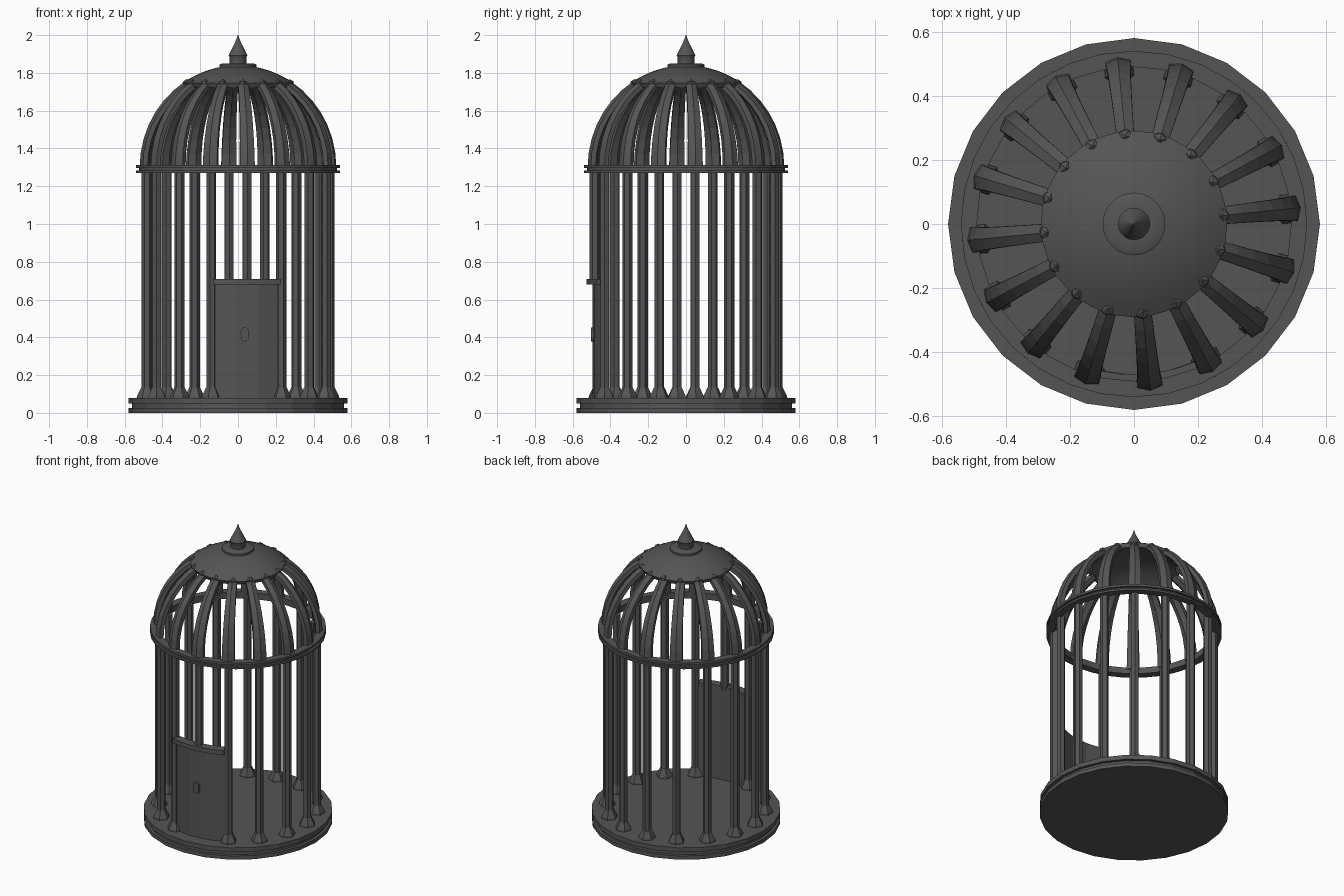
import bpy, bmesh
from math import sin, cos, pi, radians, tau
from mathutils import Vector

if "Cube" in bpy.data.objects:
    bpy.data.objects.remove(bpy.data.objects["Cube"])

N = 16                       # bars and ribs
OFFSET = radians(5.6)        # the bar pattern is turned slightly
R_BAR = 0.487
iron = bpy.data.materials.new("dark_iron")
iron.diffuse_color = (0.09, 0.09, 0.09, 1)
iron.use_nodes = True
iron.node_tree.nodes["Principled BSDF"].inputs["Base Color"].default_value = iron.diffuse_color


def finish(name, bm, smooth=False):
    bmesh.ops.remove_doubles(bm, verts=bm.verts, dist=1e-5)
    bmesh.ops.recalc_face_normals(bm, faces=bm.faces)
    mesh = bpy.data.meshes.new(name)
    bm.to_mesh(mesh)
    bm.free()
    ob = bpy.data.objects.new(name, mesh)
    bpy.context.collection.objects.link(ob)
    mesh.materials.append(iron)
    if smooth:
        bpy.ops.object.select_all(action='DESELECT')
        bpy.context.view_layer.objects.active = ob
        ob.select_set(True)
        bpy.ops.object.shade_smooth_by_angle(angle=radians(35))
    return ob


def loft(bm, rings, caps=True):
    """Join rings of points into a tube."""
    loops = [[bm.verts.new(p) for p in ring] for ring in rings]
    n = len(loops[0])
    for a, b in zip(loops, loops[1:]):
        for i in range(n):
            j = (i + 1) % n
            bm.faces.new((a[i], a[j], b[j], b[i]))
    if caps:
        bm.faces.new(loops[0])
        bm.faces.new(loops[-1])


def ring(cx, cy, r, z, sides, turn=0.0):
    return [(cx + r * cos(turn + tau * i / sides), cy + r * sin(turn + tau * i / sides), z)
            for i in range(sides)]


def lathe(name, profile, sides, closed=False, smooth=False):
    bm = bmesh.new()
    pts = profile + profile[:1] if closed else profile
    loft(bm, [ring(0, 0, r, z, sides) for r, z in pts], not closed)
    return finish(name, bm, smooth)


# base: two discs with a groove between
lathe("base", [(0.58, 0), (0.58, 0.025), (0.56, 0.025), (0.56, 0.05),
               (0.58, 0.05), (0.58, 0.08)], 24)

# collar ring under the dome, grooved on the outside
lathe("collar_ring", [(0.49, 1.27), (0.54, 1.27), (0.54, 1.283), (0.525, 1.283), (0.525, 1.297),
                      (0.54, 1.297), (0.54, 1.312), (0.49, 1.312)], 32, closed=True)

# dome crown: thin curved shell
H, R, Z0 = 0.54, 0.52, 1.30
angles = [radians(56 + 25 * i / 5) for i in range(6)]
outer = [(R * cos(t), Z0 + H * sin(t)) for t in angles] + [(0.02, 1.842)]
inner = [(r * 0.96, z - 0.025) for r, z in reversed(outer)]
lathe("dome_crown", outer + inner, 32, closed=True, smooth=True)

# finial on the crown
lathe("finial", [(0.098, 1.825), (0.098, 1.843), (0.085, 1.85), (0.045, 1.85), (0.045, 1.885),
                 (0.05, 1.893), (0.034, 1.925), (0.018, 1.955), (0.008, 1.98), (0.0015, 2.0)],
      20, smooth=True)

bars, feet, ribs, nubs = (bmesh.new() for _ in range(4))
for k in range(N):
    a = OFFSET - pi / 2 + tau * k / N
    out, side = Vector((cos(a), sin(a), 0)), Vector((-sin(a), cos(a), 0))
    up = Vector((0, 0, 1))
    x, y = out.xy * R_BAR
    # bars; the front one stops at the door rail
    loft(bars, [ring(x, y, 0.027, z, 6, a) for z in (0.69 if k == 0 else 0.08, 1.28)])
    # flared feet
    if k:
        loft(feet, [ring(x, y, r, z, 6, a) for r, z in ((0.052, 0.078), (0.05, 0.09), (0.028, 0.135))])
    # ridged ribs following the dome, narrowing upwards
    sections = []
    for i in range(8):
        f = i / 7
        t = radians(58 * f)
        c = out * (0.498 * cos(t)) + up * (Z0 + 0.515 * sin(t))
        n = out * cos(t) + up * sin(t)
        w, d = 0.040 - 0.013 * f, 0.025
        sections.append([c + n * (d * u) + side * (w * v) for u, v in
                         ((1, 0), (0.5, 1), (-0.5, 1), (-1, 0), (-0.5, -1), (0.5, -1))])
    loft(ribs, sections)
    # small rounded rib ends gripping the crown edge
    geo = bmesh.ops.create_icosphere(nubs, subdivisions=1, radius=0.025)
    bmesh.ops.translate(nubs, verts=geo["verts"], vec=out * 0.275 + up * 1.742)
finish("bars", bars)
finish("bar_feet", feet)
finish("dome_ribs", ribs)
finish("rib_ends", nubs)


def curved_slab(name, r0, r1, z0, z1, half, steps):
    """Faceted slab bent around the cage, centred on the front bar."""
    bm = bmesh.new()
    rows = []
    for i in range(steps + 1):
        a = OFFSET - pi / 2 - half + 2 * half * i / steps
        rows.append([(r * cos(a), r * sin(a), z) for r, z in
                     ((r0, z0), (r1, z0), (r1, z1), (r0, z1))])
    loft(bm, rows)
    return finish(name, bm)


# door panel, its top rail and the handle plate
curved_slab("door_panel", 0.47, 0.495, 0.08, 0.69, radians(20.5), 3)
curved_slab("door_rail", 0.47, 0.528, 0.68, 0.71, radians(20), 4)
hx, hy = 0.036, -0.482
bm = bmesh.new()
plate = [(0.022 * cos(tau * i / 12), 0.022 * sin(tau * i / 12)) for i in range(12)]
loft(bm, [[(hx + px, yy, 0.415 + pz + (0.016 if pz > 0 else -0.016)) for px, pz in plate]
          for yy in (hy, hy - 0.02)])
finish("door_handle", bm)
